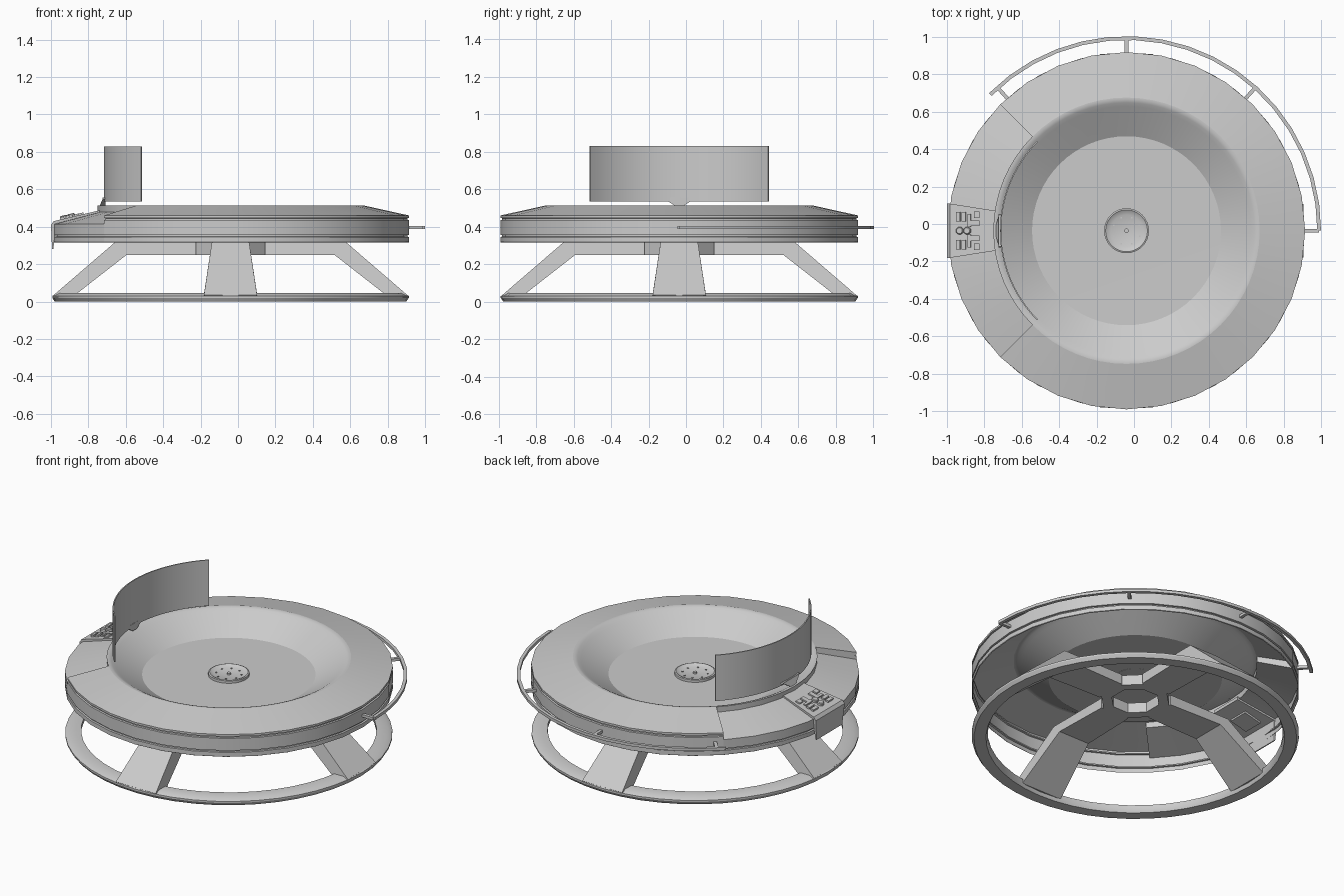
import bpy, bmesh, math
from mathutils import Vector, Matrix

if "Cube" in bpy.data.objects:
    bpy.data.objects.remove(bpy.data.objects["Cube"])

CX, CY = -0.04, -0.036      # axis of the round body


def make(name, verts, faces, smooth=True):
    me = bpy.data.meshes.new(name)
    me.from_pydata(verts, [], faces)
    bm = bmesh.new()
    bm.from_mesh(me)
    bmesh.ops.remove_doubles(bm, verts=bm.verts, dist=1e-5)
    bmesh.ops.recalc_face_normals(bm, faces=bm.faces)
    bm.to_mesh(me)
    bm.free()
    ob = bpy.data.objects.new(name, me)
    ob.location = (CX, CY, 0)
    bpy.context.collection.objects.link(ob)
    if smooth:
        bpy.ops.object.select_all(action='DESELECT')
        ob.select_set(True)
        bpy.context.view_layer.objects.active = ob
        bpy.ops.object.shade_smooth_by_angle(angle=math.radians(30))
    return ob


def lathe(name, prof, segs, a0=0, a1=360, closed=False):
    """Sweep an (r, z) profile about the axis between two angles."""
    n, verts, faces = len(prof), [], []
    for i in range(segs + 1):
        a = math.radians(a0 + (a1 - a0) * i / segs)
        verts += [(r * math.cos(a), r * math.sin(a), z) for r, z in prof]
    for i in range(segs):
        for j in range(n if closed else n - 1):
            k = (j + 1) % n
            faces.append((i * n + j, i * n + k, (i + 1) * n + k, (i + 1) * n + j))
    if closed and abs(a1 - a0) < 360:
        faces += [tuple(range(n)), tuple(range(segs * n, segs * n + n))]
    return make(name, verts, faces)


def slab(name, prof, angle=0):
    """Radial (r, z, half_width) outline turned into a solid, rotated to an angle."""
    n = len(prof)
    verts = [(r, -w, z) for r, z, w in prof] + [(r, w, z) for r, z, w in prof]
    faces = [tuple(range(n)), tuple(range(n, 2 * n))]
    faces += [(i, (i + 1) % n, n + (i + 1) % n, n + i) for i in range(n)]
    rot = Matrix.Rotation(math.radians(angle), 3, 'Z')
    return make(name, [rot @ Vector(v) for v in verts], faces, False)


def box(name, centre, size, tilt=0):
    rot = Matrix.Rotation(tilt, 3, 'Y')
    verts = [Vector(centre) + rot @ Vector((size[0] * x / 2, size[1] * y / 2, size[2] * z / 2))
             for x in (-1, 1) for y in (-1, 1) for z in (-1, 1)]
    return make(name, verts, [(0, 1, 3, 2), (4, 5, 7, 6), (0, 1, 5, 4),
                              (2, 3, 7, 6), (0, 2, 6, 4), (1, 3, 7, 5)], False)


# Base ring on the floor
lathe("base_ring", [(0.87, 0), (0.94, 0), (0.953, 0.02), (0.953, 0.03),
                    (0.925, 0.045), (0.86, 0.045), (0.86, 0.02)], 48, closed=True)

# Four bent legs running into the hub
for i in range(4):
    slab(f"leg_{i + 1}", [(0.93, 0.02, 0.145), (0.945, 0.035, 0.142), (0.62, 0.315, 0.10),
                          (0.185, 0.315, 0.10), (0.185, 0.25, 0.10),
                          (0.555, 0.25, 0.11), (0.85, 0.02, 0.145)], i * 90)
hub = lathe("leg_hub", [(0.143, 0.25), (0.207, 0.25), (0.207, 0.315), (0.143, 0.315)],
            8, 22.5, 382.5, closed=True)

# Round body: thin shell with grooved rim, lowered over a quarter on the left
rim = [(0.95, 0.315), (0.955, 0.318), (0.955, 0.345), (0.945, 0.347), (0.945, 0.355),
       (0.955, 0.357)]
full = rim + [(0.955, 0.435), (0.945, 0.437), (0.945, 0.445), (0.955, 0.447), (0.955, 0.46),
              (0.71, 0.514)]
low = rim + [(0.955, 0.415), (0.71, 0.478), (0.71, 0.514)]
lathe("body_shell", full, 24, -135, 135)
lathe("control_sector", low, 8, 135, 225)
for s in (-1, 1):                       # step walls at both ends of the sector
    a = math.radians(135 * s)
    step = [(0.955, 0.415), (0.955, 0.435), (0.945, 0.437), (0.945, 0.445), (0.955, 0.447),
            (0.955, 0.46), (0.71, 0.514), (0.71, 0.478)]
    make("sector_step_" + ("left" if s > 0 else "right"),
         [(r * math.cos(a), r * math.sin(a), z) for r, z in step], [tuple(range(8))], False)

# Dished bowl in the middle
lathe("bowl", [(0.712, 0.514), (0.70, 0.514), (0.685, 0.508), (0.665, 0.496),
               (0.505, 0.402), (0.0, 0.40)], 64)

# Centre dish with a small pin
lathe("centre_dish", [(0.12, 0.40), (0.12, 0.416), (0.112, 0.419), (0.106, 0.415),
                      (0.085, 0.406), (0.0, 0.404)], 32)
lathe("centre_pin", [(0.012, 0.403), (0.012, 0.414), (0.0, 0.415)], 12)
for i in range(8):
    a = i * math.pi / 4 + 0.4
    box(f"dish_stud_{i + 1}", (0.075 * math.cos(a), 0.075 * math.sin(a), 0.407), (0.008, 0.008, 0.006))

# Curved screen standing over the rim
lathe("screen", [(0.670, 0.535), (0.677, 0.535), (0.677, 0.83), (0.670, 0.83)],
      24, 135, 225, closed=True)
slab("screen_mount", [(0.668, 0.548, 0.09), (0.684, 0.548, 0.09),
                      (0.684, 0.555, 0.085), (0.668, 0.555, 0.085)], 180)
slab("screen_neck", [(0.668, 0.548, 0.08), (0.668, 0.51, 0.02),
                     (0.700, 0.51, 0.02), (0.684, 0.548, 0.08)], 180)

# Control panel with a lip folded over the rim
slab("control_panel", [(0.69, 0.49, 0.105), (0.69, 0.47, 0.105), (0.935, 0.405, 0.143),
                       (0.947, 0.28, 0.13), (0.954, 0.28, 0.13), (0.96, 0.41, 0.147),
                       (0.945, 0.43, 0.145)], 180)
TILT = -math.atan2(0.06, 0.255)


def panel_z(x):
    return 0.43 + (x + 0.945) * 0.06 / 0.255


# Knobs, sliders and keys, mirrored across the panel
for s in (-1, 1):
    for k, (x, y, sx, sy, h) in enumerate([
            (-0.90, 0.075, 0.022, 0.05, 0.016), (-0.87, 0.075, 0.022, 0.05, 0.016),
            (-0.80, 0.085, 0.03, 0.035, 0.012), (-0.81, 0.04, 0.05, 0.03, 0.012),
            (-0.84, 0.055, 0.016, 0.07, 0.012)]):
        box(f"panel_key_{k + 1}_{'a' if s > 0 else 'b'}", (x, y * s, panel_z(x) + h / 4),
            (sx, sy, h), TILT)
for k, x in enumerate((-0.89, -0.85)):
    z = panel_z(x)
    knob = lathe(f"panel_knob_{k + 1}", [(0.02, -0.005), (0.02, 0.014), (0.016, 0.018), (0, 0.018)], 16)
    knob.location = (CX + x, CY, z)
    knob.rotation_euler = (0, TILT, 0)
box("panel_housing", (-0.84, 0, panel_z(-0.84) - 0.027), (0.12, 0.13, 0.02), TILT)

# Handrail round the back right with four posts
lathe("handrail", [(1.02, 0.387), (1.04, 0.387), (1.04, 0.405), (1.02, 0.405)],
      17, 0, 135, closed=True)
for k, a in enumerate((0, 48, 90, 132)):
    slab(f"rail_post_{k + 1}", [(0.94, 0.387, 0.01), (1.03, 0.387, 0.01),
                                (1.03, 0.404, 0.01), (0.94, 0.404, 0.01)], a)
